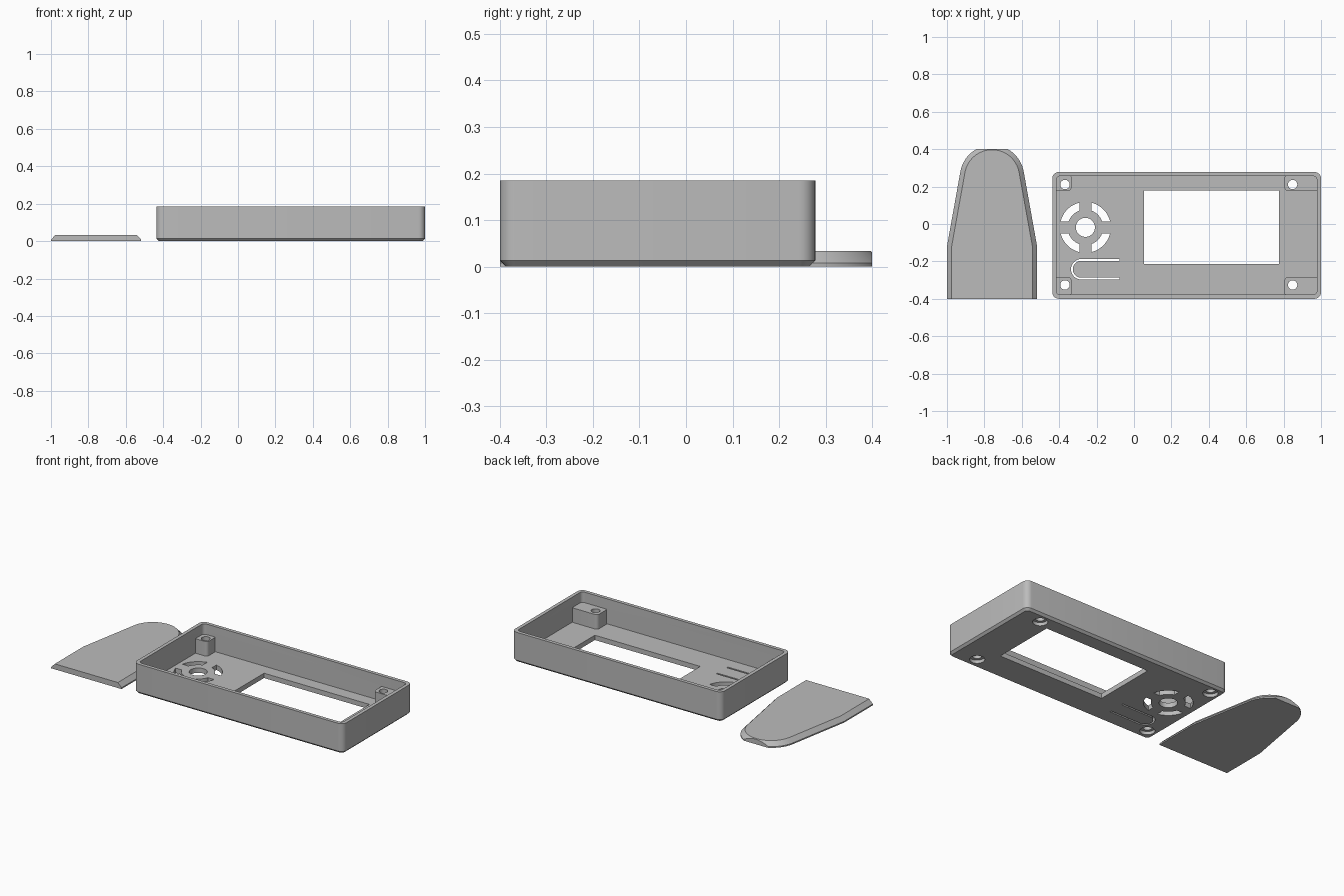
import bpy, bmesh, math

if "Cube" in bpy.data.objects:
    bpy.data.objects.remove(bpy.data.objects["Cube"])

grey = bpy.data.materials.new("plain_grey")
grey.diffuse_color = (0.5, 0.5, 0.5, 1)
grey.use_nodes = True
grey.node_tree.nodes["Principled BSDF"].inputs["Base Color"].default_value = grey.diffuse_color


def loft(name, rings):
    """Closed solid through rings of equal point count, each ring (points, z)."""
    bm = bmesh.new()
    loops = [[bm.verts.new((x, y, z)) for x, y in pts] for pts, z in rings]
    for a, b in zip(loops, loops[1:]):
        for i in range(len(a)):
            j = (i + 1) % len(a)
            bm.faces.new((a[i], a[j], b[j], b[i]))
    bm.faces.new(loops[0][::-1])
    bm.faces.new(loops[-1])
    bmesh.ops.recalc_face_normals(bm, faces=bm.faces)
    mesh = bpy.data.meshes.new(name)
    bm.to_mesh(mesh)
    bm.free()
    mesh.materials.append(grey)
    ob = bpy.data.objects.new(name, mesh)
    bpy.context.collection.objects.link(ob)
    return ob


def arc(cx, cy, r, a0, a1, n=12):
    angles = [math.radians(a0 + (a1 - a0) * i / n) for i in range(n + 1)]
    return [(cx + r * math.cos(a), cy + r * math.sin(a)) for a in angles]


def round_rect(x0, x1, y0, y1, r, n=6):
    pts = []
    for cx, cy, a in ((x1 - r, y1 - r, 0), (x0 + r, y1 - r, 90),
                      (x0 + r, y0 + r, 180), (x1 - r, y0 + r, 270)):
        pts += arc(cx, cy, r, a, a + 90, n)
    return pts


def circle(x, y, r, n=32):
    return arc(x, y, r, 0, 360, n)[:-1]


def prism(name, pts, z0, z1):
    return loft(name, [(pts, z0), (pts, z1)])


def combine(target, tool, operation):
    mod = target.modifiers.new("combine", 'BOOLEAN')
    mod.object, mod.operation, mod.solver = tool, operation, 'EXACT'
    bpy.context.view_layer.objects.active = target
    bpy.ops.object.modifier_apply(modifier=mod.name)
    bpy.data.objects.remove(tool)


def smooth(ob):
    bpy.ops.object.select_all(action='DESELECT')
    ob.select_set(True)
    bpy.context.view_layer.objects.active = ob
    bpy.ops.object.shade_smooth_by_angle(angle=math.radians(25))


# Open tray with a chamfered underside
X0, X1, Y0, Y1 = -0.437, 1.0, -0.4, 0.278
H, FLOOR, WALL, CH = 0.185, 0.03, 0.022, 0.013


def tray_ring(inset, r):
    return round_rect(X0 + inset, X1 - inset, Y0 + inset, Y1 - inset, r)


case = loft("case", [(tray_ring(CH, 0.022), 0), (tray_ring(0, 0.035), CH),
                     (tray_ring(0, 0.035), H), (tray_ring(WALL, 0.02), H),
                     (tray_ring(WALL, 0.02), FLOOR)])

# Corner screw posts, wider on the right, sunk slightly into the walls
for px0, px1 in ((X0 + 0.012, -0.334), (0.805, X1 - 0.012)):
    for py0, py1 in ((Y0 + 0.012, -0.283), (0.176, Y1 - 0.012)):
        post = prism("post", round_rect(px0, px1, py0, py1, 0.02),
                     FLOOR - 0.01, 0.12)
        combine(case, post, 'UNION')

# Screw holes with counterbores underneath
for hx in (-0.369, 0.848):
    for hy in (-0.326, 0.211):
        hole = loft("hole", [(circle(hx, hy, 0.042), -0.05),
                             (circle(hx, hy, 0.042), 0.02),
                             (circle(hx, hy, 0.025), 0.02),
                             (circle(hx, hy, 0.025), 0.3)])
        combine(case, hole, 'DIFFERENCE')


def cut_floor(pts):
    combine(case, prism("cutter", pts, -0.05, 0.06), 'DIFFERENCE')


# Screen window
cut_floor([(0.053, -0.215), (0.775, -0.215), (0.775, 0.179), (0.053, 0.179)])

# Speaker grille: round hole and four ring segments between spokes
SX, SY, R_IN, R_OUT, SPOKE = -0.26, -0.018, 0.095, 0.136, 0.032
cut_floor(circle(SX, SY, 0.051))
for quarter in (0, 90, 180, 270):
    ao = math.degrees(math.asin(SPOKE / R_OUT))
    ai = math.degrees(math.asin(SPOKE / R_IN))
    cut_floor(arc(SX, SY, R_OUT, quarter + ao, quarter + 90 - ao) +
              arc(SX, SY, R_IN, quarter + 90 - ai, quarter + ai))

# U-shaped slot that frees a flexible button tongue
BX, BY, END = -0.282, -0.242, -0.078
cut_floor([(END, BY + 0.055)] + arc(BX, BY, 0.055, 90, 270, 20) +
          [(END, BY - 0.055), (END, BY - 0.045)] +
          arc(BX, BY, 0.045, 270, 90, 20) + [(END, BY + 0.045)])
smooth(case)

# Tapered stand plate with bevelled sides and a rounded, squared-off tip
CX, CY = -0.759, 0.25


def stand_ring(inset):
    half, r = 0.241 - inset, 0.172 - inset
    return ([(CX - half, -0.4), (CX + half, -0.4), (CX + half, -0.12)] +
            arc(CX, CY, r, 9.7, 170.3, 32) + [(CX - half, -0.12)])


stand = loft("stand_plate", [(stand_ring(0), 0), (stand_ring(0), 0.008),
                             (stand_ring(0.025), 0.034)])
bm = bmesh.new()
bm.from_mesh(stand.data)
cut = bmesh.ops.bisect_plane(bm, geom=bm.verts[:] + bm.edges[:] + bm.faces[:],
                             plane_co=(0, 0.4, 0), plane_no=(0, 1, 0),
                             clear_outer=True)
bmesh.ops.holes_fill(bm, edges=[e for e in bm.edges if e.is_boundary], sides=0)
bmesh.ops.recalc_face_normals(bm, faces=bm.faces)
bm.to_mesh(stand.data)
bm.free()
smooth(stand)
